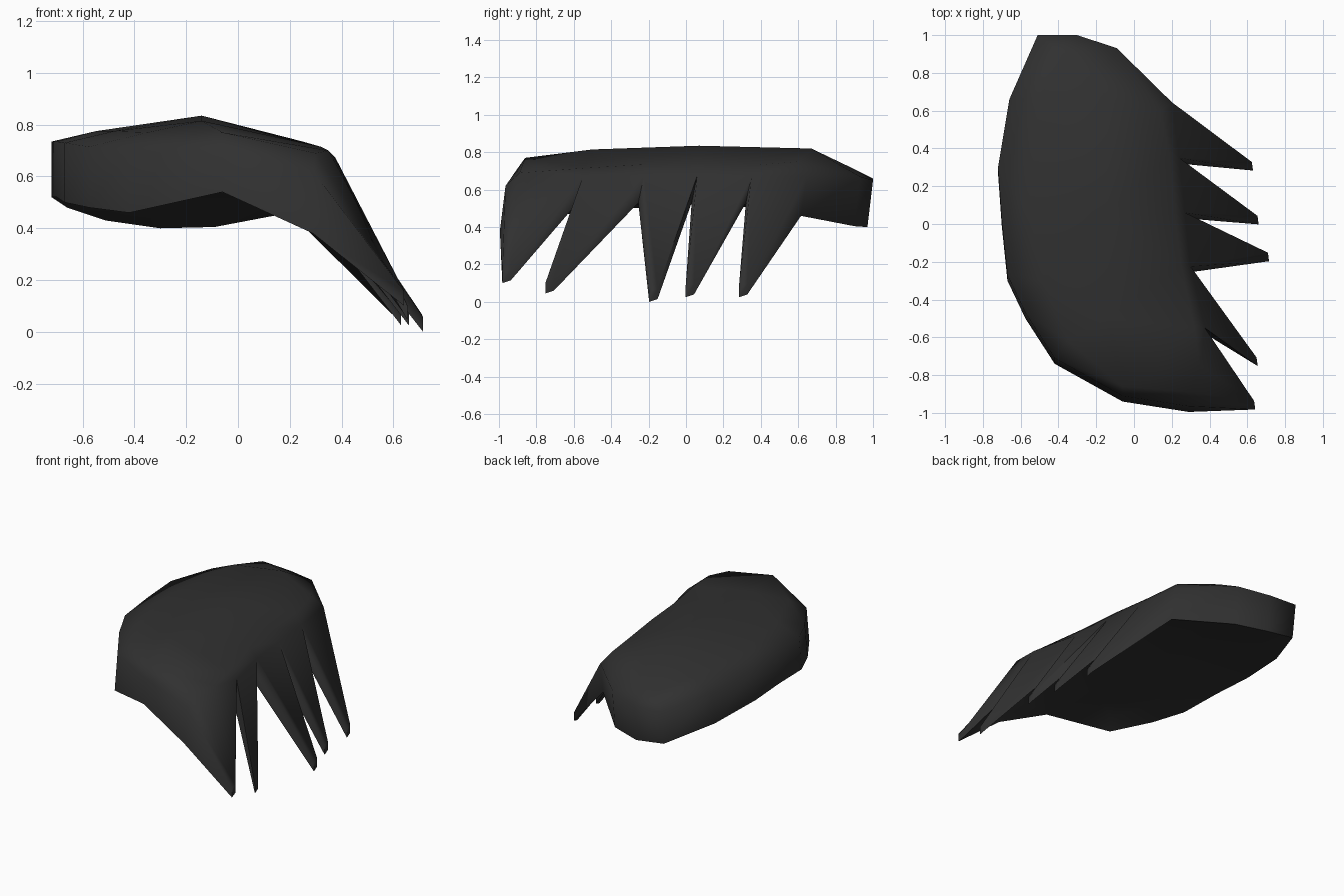
import bpy, bmesh, math
from mathutils import Vector, geometry

if "Cube" in bpy.data.objects:
    bpy.data.objects.remove(bpy.data.objects["Cube"])

# Rim of the slab, clockwise from above: x, y, top z, bottom z
body_far = [(-.66, .66, .70, .48), (-.51, 1.0, .66, .43), (-.30, 1.0, .65, .40),
            (-.09, .93, .67, .405), (.20, .645, .67, .46)]
body_near = [(.29, -.965, .62, .38), (-.06, -.91, .70, .54), (-.42, -.71, .70, .46),
             (-.575, -.47, .715, .48), (-.67, -.27, .73, .50), (-.70, .02, .735, .52),
             (-.72, .30, .735, .52)]
# Spikes: tip x, tip y, tip bottom z, then the notch following it (x, y)
spikes = [(.63, .305, .025, (.24, .35)), (.66, .02, .025, (.27, .06)),
          (.715, -.175, .0, (.30, -.225)), (.655, -.73, .045, (.375, -.55)),
          (.642, -.96, .10, None)]

rim = list(body_far)
for x, y, z, notch in spikes:
    rim.append((x - .006, y + .023, z + .07, z + .015))
    rim.append((x, y - .022, z + .055, z))
    if notch:
        rim.append((notch[0], notch[1], .675, .53))
rim += body_near
rim.reverse()

# Crown points inside the rim: x, y, top z, bottom z
crown = [(-.06, -.86, .77, .54), (-.35, -.62, .77, .50), (.30, -.89, .69, .42),
         (.35, -.75, .70, .42), (-.14, -.50, .815, .54), (-.14, .07, .835, .55),
         (-.14, .67, .82, .48), (.14, .60, .75, .49), (.19, .36, .73, .53),
         (.22, .06, .74, .53), (.25, -.22, .735, .53), (.32, -.55, .715, .52),
         (-.50, .67, .765, .48), (-.55, .05, .775, .53), (-.48, -.30, .775, .51),
         (-.38, .90, .71, .43)]
pts = rim + crown
n = len(rim)

# Triangulate the outline once, use it for both skins
verts, _, faces, orig, _, _ = geometry.delaunay_2d_cdt(
    [Vector(p[:2]) for p in pts], [], [list(range(n))], 1, 1e-5)
ids = [o[0] for o in orig]

bm = bmesh.new()
top = [bm.verts.new((x, y, t)) for x, y, t, b in pts]
low = [bm.verts.new((x, y - (.03 if t > .3 else 0), b)) for x, y, t, b in pts]
for f in faces:
    k = [ids[i] for i in f]
    bm.faces.new([top[i] for i in k])
    bm.faces.new([low[i] for i in reversed(k)])
for i in range(n):
    j = (i + 1) % n
    bm.faces.new((top[j], top[i], low[i], low[j]))
bmesh.ops.recalc_face_normals(bm, faces=bm.faces[:])

mesh = bpy.data.meshes.new("spiky_fringe")
bm.to_mesh(mesh)
bm.free()
fringe = bpy.data.objects.new("spiky_fringe", mesh)
bpy.context.collection.objects.link(fringe)

mat = bpy.data.materials.new("charcoal")
mat.diffuse_color = (.03, .03, .03, 1)
mat.use_nodes = True
mat.node_tree.nodes["Principled BSDF"].inputs["Base Color"].default_value = mat.diffuse_color
mesh.materials.append(mat)

bpy.context.view_layer.objects.active = fringe
fringe.select_set(True)
bpy.ops.object.shade_smooth_by_angle(angle=math.radians(78))
